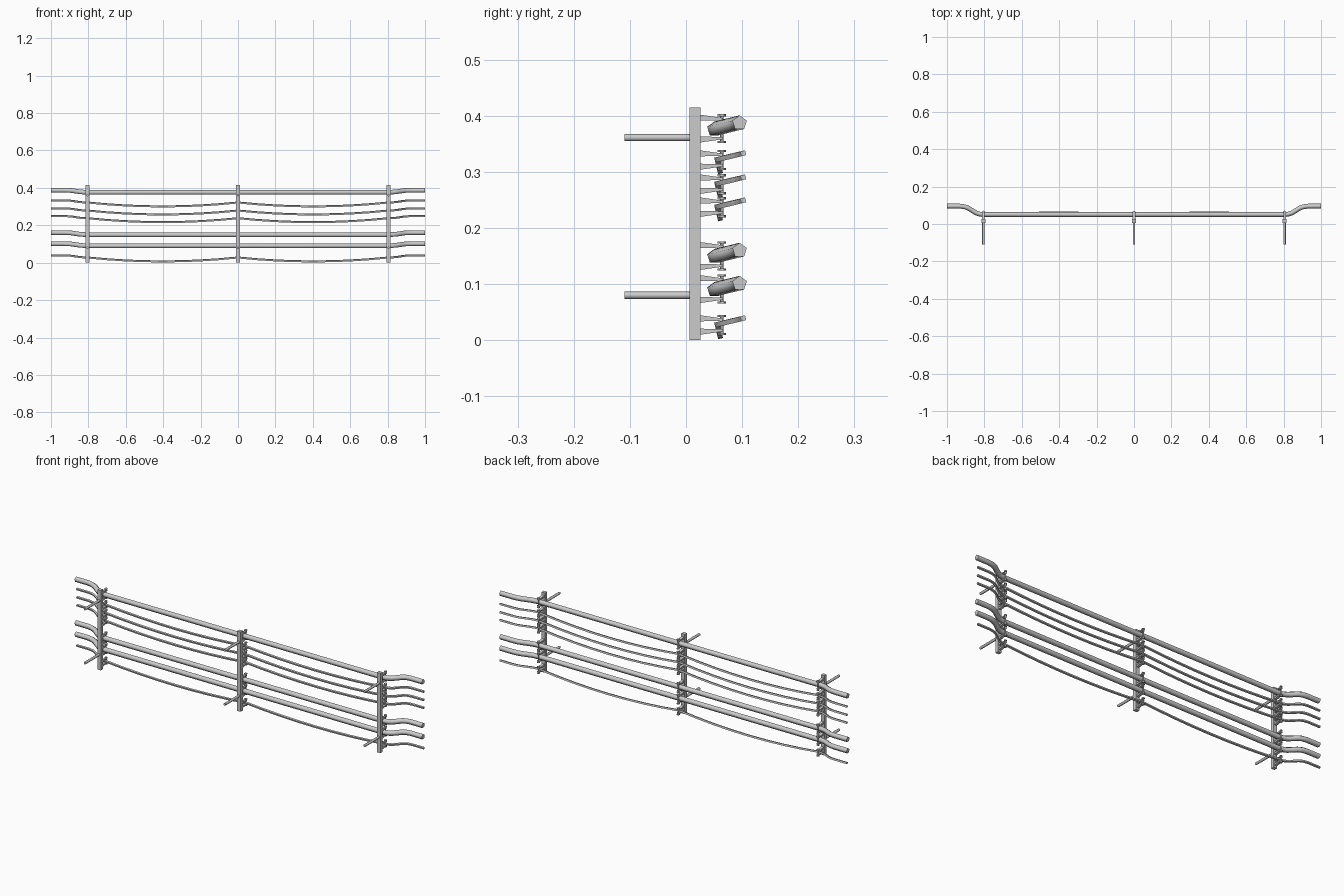
import bpy, bmesh, math
from mathutils import Vector, Matrix

if "Cube" in bpy.data.objects:
    bpy.data.objects.remove(bpy.data.objects["Cube"])

POSTS = (-0.805, 0.0, 0.805)
PIPES = (0.376, 0.149, 0.090)          # heights of the thick pipes
CABLES = (0.322, 0.279, 0.238, 0.028)  # heights of the sagging cables


def finish(bm, name):
    bmesh.ops.recalc_face_normals(bm, faces=bm.faces)
    me = bpy.data.meshes.new(name)
    bm.to_mesh(me)
    bm.free()
    ob = bpy.data.objects.new(name, me)
    bpy.context.collection.objects.link(ob)
    return ob


def tube(name, path, radius, sides, phase, smooth):
    """Sweep a low-sided ring along a path that runs in +x."""
    bm = bmesh.new()
    pts = [Vector(p) for p in path]
    rings = []
    for i, p in enumerate(pts):
        t = (pts[min(i + 1, len(pts) - 1)] - pts[max(i - 1, 0)]).normalized()
        u = t.cross(Vector((0, 0, 1))).normalized()   # points to -y
        v = u.cross(t)
        rings.append([bm.verts.new(p + radius * (u * math.cos(a) + v * math.sin(a)))
                      for a in (math.radians(phase) + 2 * math.pi * k / sides
                                for k in range(sides))])
    for a, b in zip(rings, rings[1:]):
        for k in range(sides):
            f = bm.faces.new((a[k], a[(k + 1) % sides], b[(k + 1) % sides], b[k]))
            f.smooth = smooth
    bm.faces.new(rings[0])
    bm.faces.new(rings[-1])
    return finish(bm, name)


def add_cyl(bm, center, radius, depth, axis='Z', sides=8):
    m = Matrix.Translation(center)
    if axis == 'Y':
        m = m @ Matrix.Rotation(math.pi / 2, 4, 'X')
    bmesh.ops.create_cone(bm, cap_ends=True, segments=sides, radius1=radius,
                          radius2=radius, depth=depth, matrix=m)


def run_path(z, y, end_y, sag):
    """End offset bend, two spans between posts, mirrored end bend."""
    bend = [(1.0, 1.0), (0.93, 1.0), (0.905, 0.93), (0.885, 0.76),
            (0.865, 0.47), (0.845, 0.2), (0.825, 0.05)]
    dy, dz = end_y - y, 0.011
    left = [(-x, y + dy * s, z + dz * s) for x, s in bend]
    right = [(x, y + dy * s, z + dz * s) for x, s in reversed(bend)]
    mid = []
    n = 8 if sag else 1
    for a, b in zip(POSTS, POSTS[1:]):
        for i in range(n):
            t = i / n
            s = 4 * t * (1 - t) * sag
            mid.append((a + (b - a) * t, y + 0.24 * s, z - s))
    mid.append((POSTS[-1], y, z))
    return left + mid + right


# Pipes and cables
for z in PIPES:
    tube("pipe", run_path(z, 0.0505, 0.0955, 0), 0.0135, 5, 90, True)
for z in CABLES:
    tube("cable", run_path(z, 0.0555, 0.102, 0.021), 0.0062, 4, 31, False)

for px in POSTS:
    # Upright post
    bm = bmesh.new()
    bmesh.ops.create_cube(bm, size=1, matrix=Matrix.Translation((px, 0.016, 0.2075))
                          @ Matrix.Diagonal((0.02, 0.019, 0.415, 1)))
    finish(bm, "post")

    # Wall rods
    for z in (0.361, 0.080):
        bm = bmesh.new()
        add_cyl(bm, (px, -0.05, z), 0.0065, 0.12, 'Y')
        for f in bm.faces:
            f.smooth = len(f.verts) == 4
        finish(bm, "wall_rod")

    # Clamps: two tapered arms joined by a vertical bolt
    for z, arm, half in ([(z + 0.001, 0.018, 0.026) for z in PIPES] +
                         [(z - 0.001, 0.0105, 0.018) for z in CABLES]):
        bm = bmesh.new()
        for s in (-1, 1):
            prof = [(0.024, arm + 0.007), (0.066, arm + 0.001),
                    (0.066, arm - 0.003), (0.024, arm - 0.004)]
            sides = [[bm.verts.new((px + w, y, z + s * h)) for y, h in prof]
                     for w in (-0.007, 0.007)]
            bm.faces.new(sides[0])
            bm.faces.new(sides[1])
            for k in range(4):
                j = (k + 1) % 4
                bm.faces.new((sides[0][k], sides[0][j], sides[1][j], sides[1][k]))
            add_cyl(bm, (px, 0.064, z + s * (half - 0.002)), 0.0075, 0.004, sides=6)
        add_cyl(bm, (px, 0.064, z), 0.003, 2 * half - 0.004, sides=6)
        finish(bm, "clamp")
